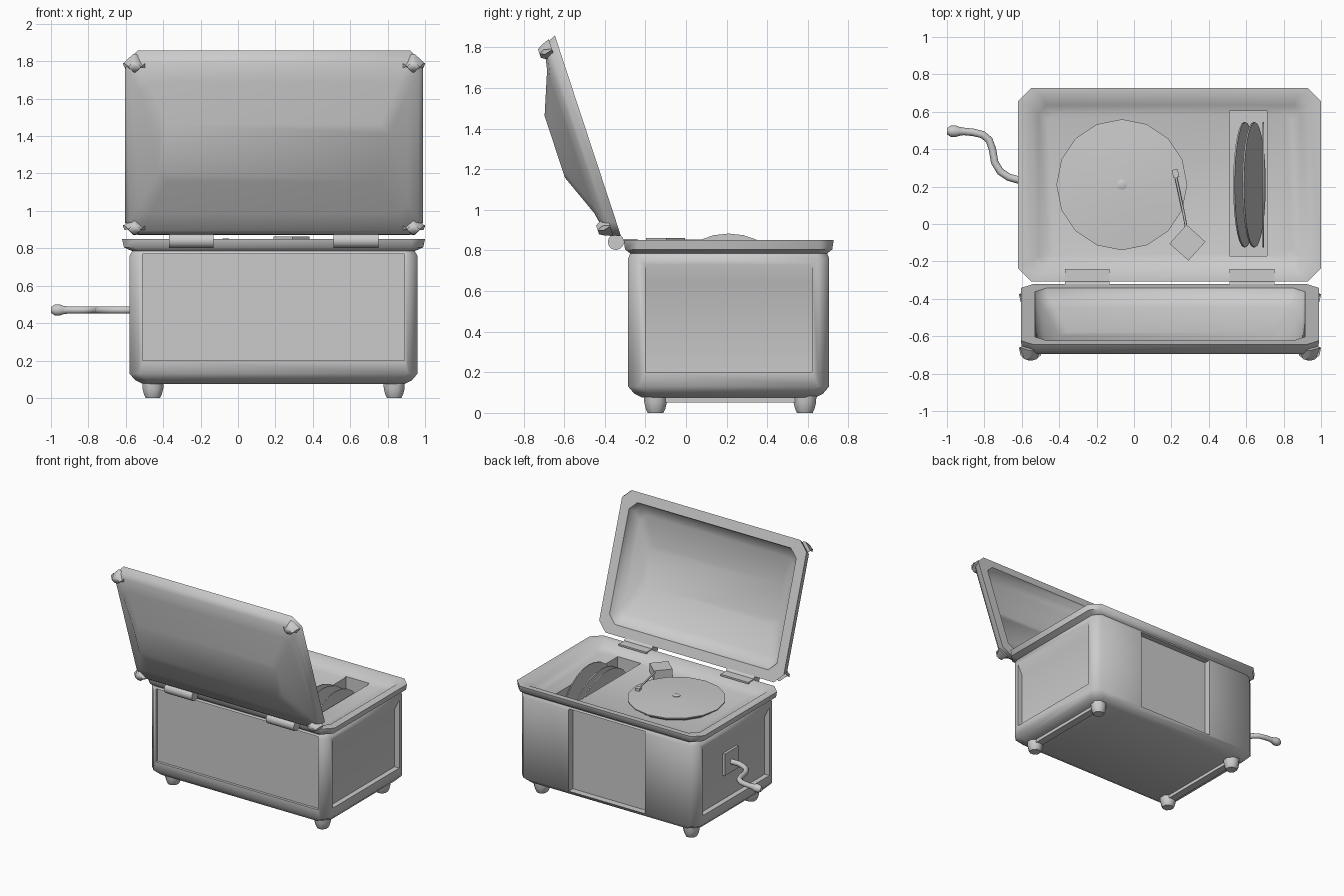
import bpy, bmesh, math
from mathutils import Matrix, Vector

if "Cube" in bpy.data.objects:
    bpy.data.objects.remove(bpy.data.objects["Cube"])


def finish(name, bm, angle=35, matrix=None):
    bmesh.ops.recalc_face_normals(bm, faces=bm.faces)
    if matrix:
        bm.transform(matrix)
    me = bpy.data.meshes.new(name)
    bm.to_mesh(me)
    bm.free()
    ob = bpy.data.objects.new(name, me)
    bpy.context.collection.objects.link(ob)
    if angle:
        smooth(ob, angle)
    return ob


def smooth(ob, angle):
    bpy.ops.object.select_all(action='DESELECT')
    ob.select_set(True)
    bpy.context.view_layer.objects.active = ob
    bpy.ops.object.shade_smooth_by_angle(angle=math.radians(angle))


def loft(name, rect, rings, angle=35, matrix=None):
    """Stack of chamfered rectangles: each ring is (x inset, y inset, chamfer, z)."""
    bm = bmesh.new()
    loops = []
    for ix, iy, c, z in rings:
        x0, x1, y0, y1 = rect[0] + ix, rect[1] - ix, rect[2] + iy, rect[3] - iy
        pts = [(x0 + c, y0), (x1 - c, y0), (x1, y0 + c), (x1, y1 - c),
               (x1 - c, y1), (x0 + c, y1), (x0, y1 - c), (x0, y0 + c)]
        loops.append([bm.verts.new((x, y, z)) for x, y in pts])
    for a, b in zip(loops, loops[1:]):
        for i in range(8):
            j = (i + 1) % 8
            bm.faces.new((a[i], a[j], b[j], b[i]))
    bm.faces.new(loops[0])
    bm.faces.new(loops[-1])
    return finish(name, bm, angle, matrix)


def box(name, lo, hi, matrix=None):
    bm = bmesh.new()
    bmesh.ops.create_cube(bm, size=1)
    lo, hi = Vector(lo), Vector(hi)
    bm.transform(Matrix.Translation((lo + hi) / 2) @ Matrix.Diagonal((*(hi - lo), 1)))
    return finish(name, bm, 0, matrix)


def lathe(name, profile, sides, matrix, angle=35):
    bm = bmesh.new()
    loops = [[bm.verts.new((r * math.cos(2 * math.pi * i / sides),
                            r * math.sin(2 * math.pi * i / sides), z)) for i in range(sides)]
             for r, z in profile]
    for a, b in zip(loops, loops[1:]):
        for i in range(sides):
            j = (i + 1) % sides
            bm.faces.new((a[i], a[j], b[j], b[i]))
    bm.faces.new(loops[0])
    bm.faces.new(loops[-1])
    return finish(name, bm, angle, matrix)


def tube(name, points, depth, res=3):
    """Points are (x, y, z, radius factor)."""
    cu = bpy.data.curves.new(name, 'CURVE')
    cu.dimensions = '3D'
    cu.bevel_depth, cu.bevel_resolution, cu.use_fill_caps = depth, res, True
    sp = cu.splines.new('POLY')
    sp.points.add(len(points) - 1)
    for p, (x, y, z, r) in zip(sp.points, points):
        p.co, p.radius = (x, y, z, 1), r
    ob = bpy.data.objects.new(name, cu)
    bpy.context.collection.objects.link(ob)
    return ob


def cut(target, cutter):
    cutter.hide_render = True
    m = target.modifiers.new('cut', 'BOOLEAN')
    m.operation, m.object, m.solver = 'DIFFERENCE', cutter, 'EXACT'
    bpy.context.view_layer.objects.active = target
    bpy.ops.object.modifier_apply(modifier=m.name)
    bpy.data.objects.remove(cutter)


T = Matrix.Translation
CX = 0.19

# case body with flared top rim and sunken deck
case = loft('case', (-0.58, 0.96, -0.285, 0.705), [
    (0.07, 0.07, 0.05, 0.075), (0.03, 0.03, 0.07, 0.095), (0, 0, 0.05, 0.13),
    (0, 0, 0.05, 0.76), (0.015, 0.01, 0.05, 0.785), (-0.03, -0.015, 0.06, 0.805),
    (-0.04, -0.022, 0.07, 0.85), (0.02, 0.02, 0.06, 0.85), (0.07, 0.07, 0.04, 0.81),
    (0.12, 0.12, 0.03, 0.795)], 0)

# panel recesses on all four sides and the record slot
side_profile = [(0.0, 0.2), (0.0, 0.65), (0.04, 0.73), (0.2, 0.73), (0.2, 0.2)]
for sx in (1, -1):
    bm = bmesh.new()
    vs = [bm.verts.new((CX + sx * (0.73 + d), -0.20, z)) for d, z in side_profile]
    f = bm.faces.new(vs)
    ex = bmesh.ops.extrude_face_region(bm, geom=[f])
    bmesh.ops.translate(bm, vec=(0, 0.82, 0),
                        verts=[g for g in ex['geom'] if isinstance(g, bmesh.types.BMVert)])
    cut(case, finish('side_recess', bm, 0))
cut(case, box('front_recess', (-0.51, -0.5, 0.2), (0.89, -0.265, 0.77)))
cut(case, box('grille_recess', (CX - 0.33, 0.655, 0.13), (CX + 0.33, 0.9, 0.77)))
cut(case, box('slot_recess', (0.51, -0.17, 0.2), (0.71, 0.605, 1.0)))
smooth(case, 50)

# feet and skids
for x in (-0.455, 0.835):
    for y in (-0.15, 0.585):
        lathe('foot', [(0.042, 0), (0.052, 0.02), (0.06, 0.05), (0.062, 0.09)], 8,
              T((x, y, 0)) @ Matrix.Rotation(math.pi / 8, 4, 'Z'), 60)
    box('skid', (x - 0.03, -0.17, 0.05), (x + 0.03, 0.6, 0.085))

# lid, built flat in (x, along, outward) and tilted open
LID = Matrix(((1, 0, 0, 0), (0, -0.313, -0.95, -0.32), (0, 0.95, -0.313, 0.87), (0, 0, 0, 1)))
loft('lid', (-0.605, 0.99, 0.0, 1.04), [
    (0.20, 0.37, 0.05, 0.15), (0.13, 0.16, 0.05, 0.08), (0.09, 0.09, 0.06, 0.045),
    (0.075, 0.075, 0.06, 0), (0, 0, 0.07, 0), (0.005, 0.02, 0.07, 0.045),
    (0.025, 0.05, 0.06, 0.07), (0.08, 0.15, 0.05, 0.09), (0.18, 0.36, 0.05, 0.172)], 60, LID)

# lid corner caps
for x in (-0.615, 0.875):
    for u in (0.003, 0.917):
        loft('lid_corner', (x, x + 0.125, u, u + 0.125), [
            (0, 0.01, 0.055, 0.035), (0.008, 0.025, 0.05, 0.075),
            (0.03, 0.04, 0.02, 0.10)], 60, LID)

# hinges
for x in (-0.25, 0.63):
    lathe('hinge_barrel', [(0.04, -0.12), (0.04, 0.12)], 12,
          T((x, -0.345, 0.842)) @ Matrix.Rotation(math.pi / 2, 4, 'Y'))
    box('hinge_leaf', (x - 0.12, -0.34, 0.843), (x + 0.12, -0.24, 0.856))

# turntable platter and spindle
P = T((-0.065, 0.21, 0))
lathe('platter', [(0.30, 0.785), (0.35, 0.82), (0.35, 0.828), (0.2, 0.838), (0.03, 0.844)], 16, P, 30)
lathe('spindle', [(0.028, 0.838), (0.028, 0.847), (0.015, 0.852)], 10, P)

# tone arm
box('arm_base', (-0.068, -0.068, 0.78), (0.068, 0.068, 0.862),
    T((0.286, -0.1, 0)) @ Matrix.Rotation(math.radians(48), 4, 'Z'))
tube('tone_arm', [(0.285, -0.05, 0.848, 1), (0.265, 0.06, 0.848, 1), (0.224, 0.25, 0.848, 1)], 0.007, 1)
box('arm_head', (-0.016, -0.022, 0.834), (0.016, 0.022, 0.854),
    T((0.222, 0.27, 0)) @ Matrix.Rotation(math.radians(12), 4, 'Z'))

# stored records
for x, tilt in ((0.592, -10), (0.642, -10), (0.692, 0)):
    lathe('record', [(0.335, -0.004), (0.335, 0.004)], 28,
          T((x, 0.21, 0.548)) @ Matrix.Rotation(math.radians(90 + tilt), 4, 'Y'))

# winding crank with plate
box('crank_plate', (-0.56, 0.15, 0.39), (-0.535, 0.32, 0.56))
path = [(-0.53, 0.235), (-0.62, 0.236), (-0.67, 0.25), (-0.715, 0.28), (-0.745, 0.33),
        (-0.757, 0.40), (-0.775, 0.45), (-0.81, 0.478), (-0.86, 0.49), (-0.91, 0.495)]
grip = [(-0.935, 0.495, 0.47, 1.2), (-0.955, 0.496, 0.47, 1.6),
        (-0.98, 0.496, 0.47, 1.5), (-1.0, 0.496, 0.47, 0.8)]
tube('crank', [(x, y, 0.47, 1) for x, y in path] + grip, 0.02)
